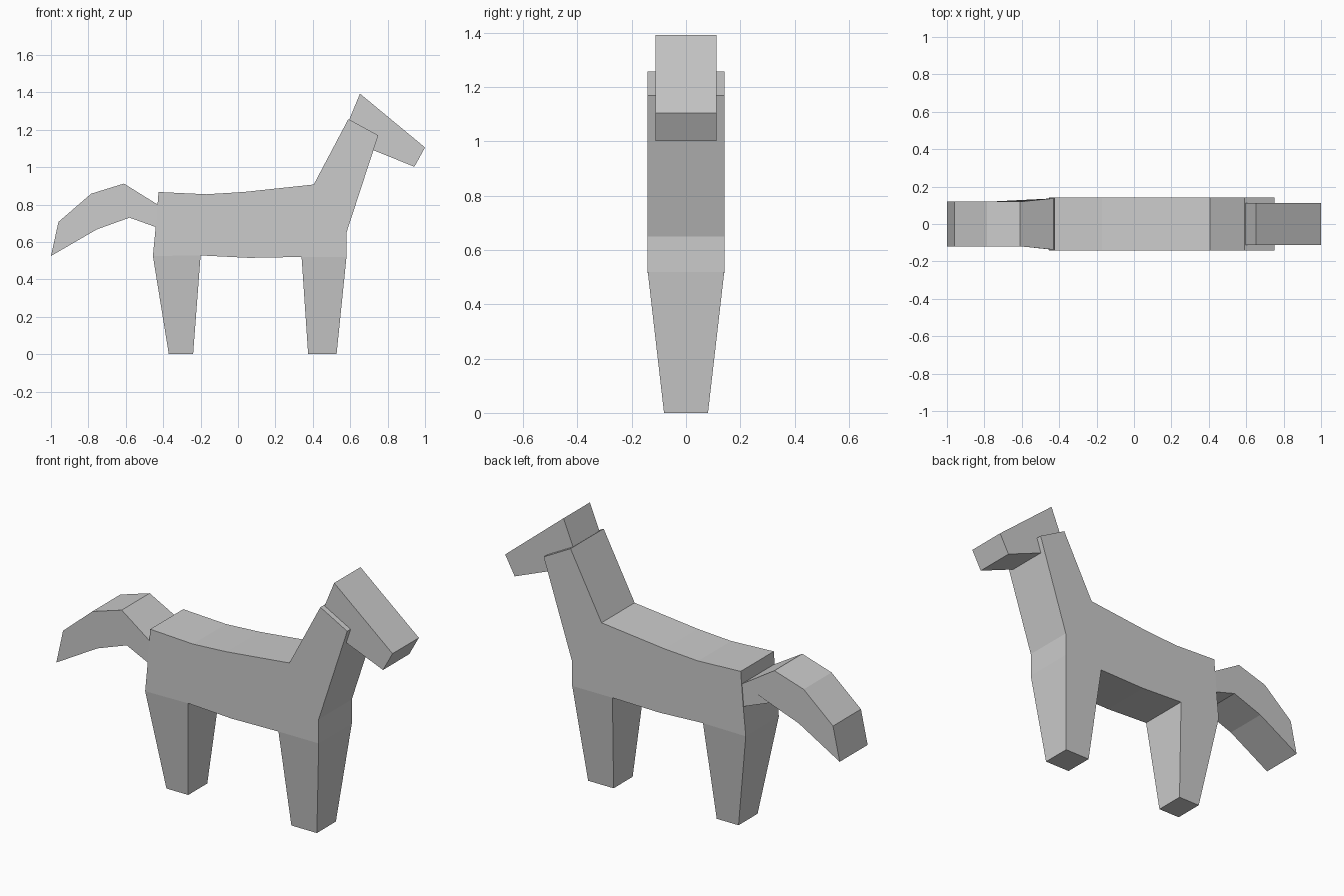
import bpy, bmesh

if "Cube" in bpy.data.objects:
    bpy.data.objects.remove(bpy.data.objects["Cube"])


def prism(name, profile, half):
    """Extrude an x-z outline across y; half is a width or one width per point."""
    widths = half if isinstance(half, list) else [half] * len(profile)
    bm = bmesh.new()
    sides = [[bm.verts.new((x, s * w, z)) for (x, z), w in zip(profile, widths)]
             for s in (-1, 1)]
    a, b = sides
    bm.faces.new(a)
    bm.faces.new(b[::-1])
    n = len(profile)
    faces = [bm.faces.new((a[i], b[i], b[(i + 1) % n], a[(i + 1) % n])) for i in range(n)]
    return name, bm, faces


def finish(name, bm):
    bmesh.ops.recalc_face_normals(bm, faces=bm.faces[:])
    mesh = bpy.data.meshes.new(name)
    bm.to_mesh(mesh)
    bm.free()
    ob = bpy.data.objects.new(name, mesh)
    bpy.context.collection.objects.link(ob)
    return ob


# Body and neck outline, clockwise from the rump
name, bm, strips = prism("body_with_legs", [
    (-0.425, 0.867), (-0.17, 0.855), (0.03, 0.867), (0.405, 0.907),
    (0.59, 1.257), (0.75, 1.17), (0.58, 0.65), (0.58, 0.52),
    (0.34, 0.52), (0.06, 0.515), (-0.20, 0.528), (-0.455, 0.525),
    (-0.44, 0.68), (-0.43, 0.80)], 0.141)

# Legs: extrude belly faces down to the ground and taper them
for face, x0, x1 in ((strips[7], 0.375, 0.527), (strips[10], -0.37, -0.24)):
    mid = face.calc_center_median().x
    foot = bmesh.ops.extrude_discrete_faces(bm, faces=[face])["faces"][0]
    for v in foot.verts:
        v.co = (x1 if v.co.x > mid else x0, 0.081 if v.co.y > 0 else -0.081, 0)
finish(name, bm)

# Head
name, bm, _ = prism("head", [(0.652, 1.393), (1.0, 1.105), (0.943, 1.002),
                             (0.725, 1.09), (0.56, 1.17)], 0.112)
finish(name, bm)

# Tail, wider at the root
name, bm, _ = prism("tail", [
    (-0.43, 0.80), (-0.61, 0.912), (-0.785, 0.858), (-0.96, 0.707),
    (-1.0, 0.525), (-0.755, 0.667), (-0.58, 0.73), (-0.44, 0.68)],
    [0.137] + [0.119] * 6 + [0.137])
finish(name, bm)
